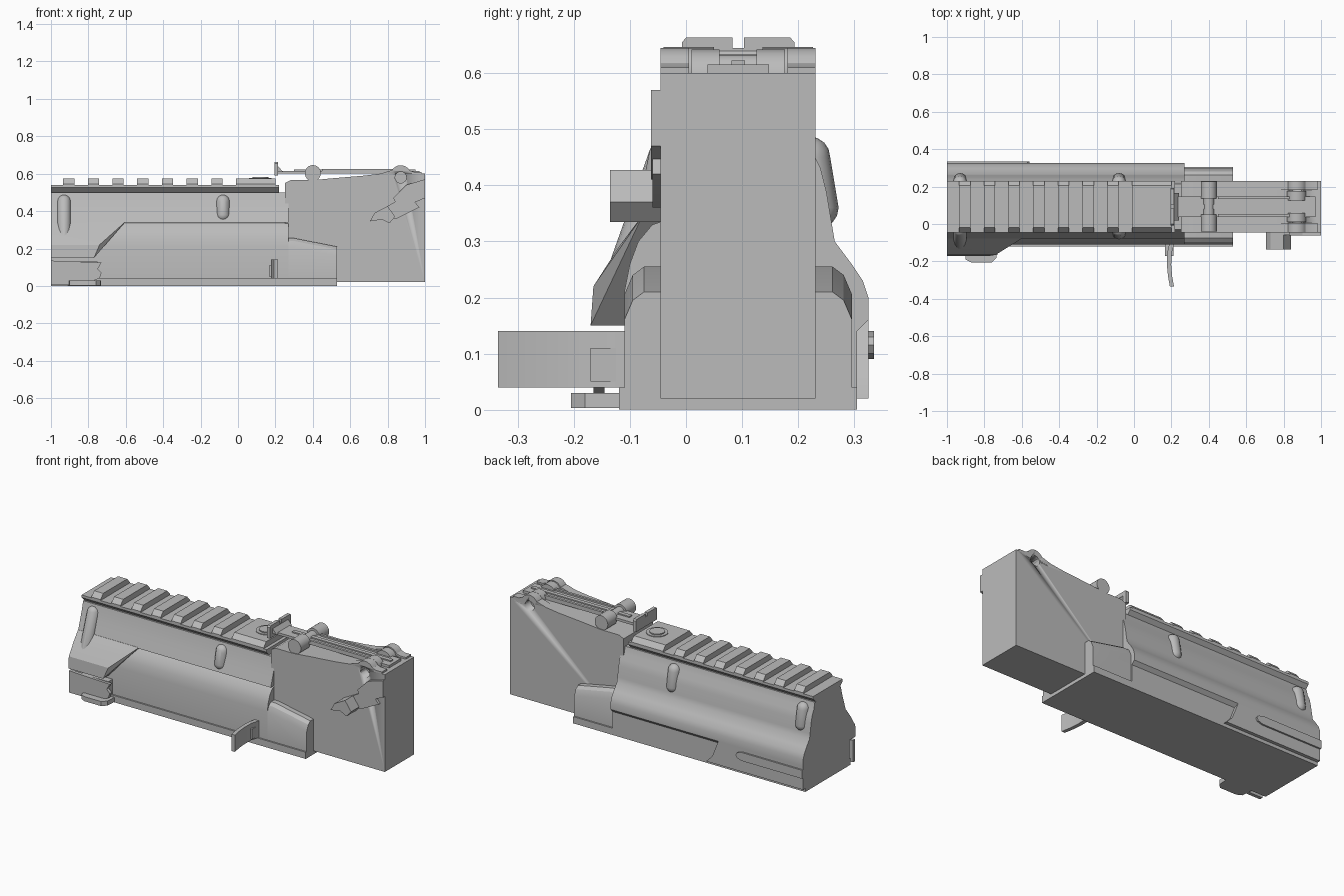
import bpy
import bmesh
from math import cos, sin, pi, radians
from mathutils import Vector

cube = bpy.data.objects.get("Cube")
if cube:
    bpy.data.objects.remove(cube)

MID = .093  # centre plane of the mechanism across y

grey = bpy.data.materials.new("plain grey metal")
grey.use_nodes = True
COLOUR = (.5, .5, .5, 1)
grey.diffuse_color = COLOUR
for node in grey.node_tree.nodes:
    if node.type == 'BSDF_PRINCIPLED':
        node.inputs["Base Color"].default_value = COLOUR


def finish(name, bm):
    """Turn a bmesh into a named object with sharp-edged smooth shading."""
    bmesh.ops.recalc_face_normals(bm, faces=bm.faces[:])
    mesh = bpy.data.meshes.new(name)
    bm.to_mesh(mesh)
    bm.free()
    mesh.materials.append(grey)
    for polygon in mesh.polygons:
        polygon.use_smooth = True
    mesh.set_sharp_from_angle(angle=radians(28))
    ob = bpy.data.objects.new(name, mesh)
    bpy.context.scene.collection.objects.link(ob)
    return ob


def prism(name, axis, profile, start, end):
    """Extrude a profile along one axis; its two coordinates fill the other axes in order."""
    bm = bmesh.new()

    def place(p, along):
        v = list(p)
        v.insert("xyz".index(axis), along)
        return bm.verts.new(v)

    low = [place(p, start) for p in profile]
    high = [place(p, end) for p in profile]
    bm.faces.new(low)
    bm.faces.new(high)
    for i in range(len(low)):
        j = (i + 1) % len(low)
        bm.faces.new((low[i], low[j], high[j], high[i]))
    return finish(name, bm)


def box(name, x, y, z):
    corners = [(x[0], z[0]), (x[1], z[0]), (x[1], z[1]), (x[0], z[1])]
    return prism(name, 'y', corners, *y)


def disc(name, axis, centre, radius, start, end, sides=24):
    ring = [(centre[0] + radius * cos(2 * pi * i / sides),
             centre[1] + radius * sin(2 * pi * i / sides)) for i in range(sides)]
    return prism(name, axis, ring, start, end)


def hull(name, points):
    bm = bmesh.new()
    for p in points:
        bm.verts.new(p)
    bmesh.ops.convex_hull(bm, input=bm.verts[:])
    return finish(name, bm)


def across(y):
    """Reflect a y position in the centre plane."""
    return 2 * MID - y


def capsule(name, start, end, radius):
    """Rounded rib between two points."""
    points = []
    for end_point, tilt in ((start, -1), (end, 1)):
        for ring in range(5):
            lift = ring * pi / 8
            for i in range(16):
                turn = i * pi / 8
                points.append(Vector(end_point) + radius * Vector(
                    (cos(turn) * cos(lift), sin(turn) * cos(lift), tilt * sin(lift))))
    return hull(name, points)


# Base plate
box("base_plate", (-1, .53), (across(.305), .305), (0, .04))

# Housing: lower bulges and narrow top
left_side = [(.305, .03), (.305, .14), (.325, .16), (.325, .2), (.315, .23), (.295, .26),
             (.265, .3), (.26, .33), (.25, .39), (.24, .43), (.225, .46), (.215, .5)]
right_side = [(-.03, .5), (-.03, .34), (-.06, .33), (-.085, .3), (-.1, .26),
              (-.11, .21), (-.11, .03)]
prism("housing", 'x', left_side + right_side, -1, .27)

# Overhanging right shell and flared front wing
shell = [(.1, .5), (-.03, .5), (-.042, .45), (-.055, .41), (-.068, .37), (-.078, .34), (.1, .34)]
prism("right_shell", 'x', shell, -1, .27)
wing = []
for x, y, z in ((-.6, -.078, .345), (-.66, -.09, .33), (-.71, -.12, .29),
                (-.74, -.165, .22), (-.77, -.17, .15)):
    wing += [(x, y, z), (-1, y, z), (x, 0, z), (-1, 0, z)]
hull("front_wing", wing)

# Left lower skirt and raised strip
skirt = [(-1, .02), (-.36, .02), (-.4, .06), (-.44, .16), (-1, .16)]
prism("left_skirt", 'y', skirt, .29, .325)
strip = [(-1, .09), (-.6, .09), (-.57, .1), (-.56, .115), (-.57, .13), (-.6, .14), (-1, .14)]
prism("left_strip", 'y', strip, .32, .335)

# Rounded ribs on both sides
capsule("right_front_rib", (-.93, -.125, .19), (-.93, -.03, .45), .037)
capsule("right_rear_rib", (-.08, -.045, .38), (-.08, -.03, .45), .037)
for label, x in (("front", -.93), ("rear", -.08)):
    capsule("left_" + label + "_rib", (x, .235, .36), (x, .22, .45), .037)

# Top rail with cross teeth
rail = [(-.01, .49), (-.045, .525), (-.045, .54), (.231, .54), (.231, .525), (.196, .49)]
prism("rail_base", 'x', rail, -1, .22)
tooth = [(-.045, .535), (-.045, .545), (-.02, .573), (.206, .573), (.231, .545), (.231, .535)]
for i in range(7):
    x = -.905 + i * .132
    prism("rail_tooth", 'x', tooth, x - .03, x + .03)
prism("rail_end_block", 'x', tooth, -.01, .2)
disc("rail_button_rim", 'z', (.12, .1), .06, .56, .577)
disc("rail_button", 'z', (.12, .1), .042, .57, .583)

# Rear receiver block
receiver = [(.25, .02), (1, .02), (1, .6), (.82, .6), (.76, .6), (.68, .59), (.5, .575),
            (.4, .565), (.28, .565), (.25, .55)]
prism("receiver", 'y', receiver, -.045, .231)
cover = [(.86, .41), (1, .47), (1, .57), (.9, .54), (.83, .47)]
prism("receiver_side_ridge", 'y', cover, -.062, -.04)

# Rounded side plates on the receiver
plate = [(.27, .03), (.53, .03), (.53, .21), (.3, .255), (.27, .255)]
for label, flip in (("right", False), ("left", True)):
    layers = []
    for x, z in plate:
        for y, drop in ((-.04, 0), (-.075, 0), (-.095, .015), (-.11, .05)):
            layers.append((x, across(y) if flip else y, z - (drop if z > .1 else 0)))
    hull(label + "_side_plate", layers)

# Charging handle on the right
handle = [(.705, .345), (.73, .39), (.8, .427), (.84, .37), (.81, .335), (.77, .355)]
prism("handle_knob", 'y', handle, -.135, -.04)
arm = [(.77, .36), (.8, .427), (.91, .49), (.97, .42), (.85, .36)]
prism("handle_arm", 'y', arm, -.06, -.04)

# Sight mount lugs with a pin hole
hole = disc("lug_hole_cutter", 'y', (.87, .58), .03, -.2, .4)
hole.hide_render = True
hole.hide_viewport = True
lug = [(.66, .58), (.76, .6), (.81, .615)]
lug += [(.87 + .055 * cos(a), .59 + .055 * sin(a))
        for a in (radians(d) for d in range(150, 20, -15))]
lug += [(.94, .61), (.98, .61), (.98, .58)]
for label, y in (("right", -.045), ("left", across(-.045) - .05)):
    ear = prism(label + "_sight_lug", 'y', lug, y, y + .05)
    cut = ear.modifiers.new("pin hole", 'BOOLEAN')
    cut.object = hole
    cut.solver = 'EXACT'
block = bpy.data.objects["receiver"].modifiers.new("pin hole", 'BOOLEAN')
block.object = hole
block.solver = 'EXACT'

# Sight leaf, pivot, slider and notched blade
box("sight_leaf", (.2, .97), (MID - .055, MID + .055), (.6, .615))
box("leaf_centre_bar", (.3, .95), (MID - .012, MID + .012), (.61, .622))
for y in (MID - .055, MID + .04):
    box("leaf_side_rail", (.45, .9), (y, y + .015), (.61, .624))
for y in (.01, across(.01) - .05):
    disc("leaf_pivot", 'y', (.87, .59), .052, y, y + .05)
disc("slider_bar", 'y', (.4, .603), .03, -.03, across(-.03))
for y in (-.04, across(-.04) - .09):
    disc("slider_knob", 'y', (.4, .603), .043, y, y + .09)
blade = [(-.007, .59), (-.007, .655), (0, .663), (MID - .01, .663), (MID - .01, .645)]
blade += [(across(y), z) for y, z in reversed(blade)]
prism("sight_blade", 'x', blade, .195, .215)
prism("blade_brace", 'y', [(.21, .61), (.21, .645), (.24, .61)], .02, across(.02))

# Curved finger lever on the right
bend = [(.19, -.1), (.176, -.16), (.176, -.22), (.182, -.28), (.192, -.335)]
lever = bend + [(x + .022 + .03 * max(0, y + .25), y) for x, y in reversed(bend)]
prism("finger_lever", 'z', lever, .04, .14)
box("lever_root", (.165, .21), (-.17, -.1), (.05, .11))

# Front latch and its thumb tab
latch = [(-1, .005), (-.84, .005), (-.74, .04), (-.73, .07), (-.75, .09), (-.73, .125), (-1, .135)]
prism("front_latch", 'y', latch, -.165, -.145)
box("latch_bracket", (-.93, -.75), (-.15, -.1), (.04, .13))
tab = [(-.91, -.1), (-.9, -.19), (-.87, -.205), (-.76, -.205), (-.735, -.18), (-.73, -.1)]
prism("latch_tab", 'z', tab, .003, .03)
